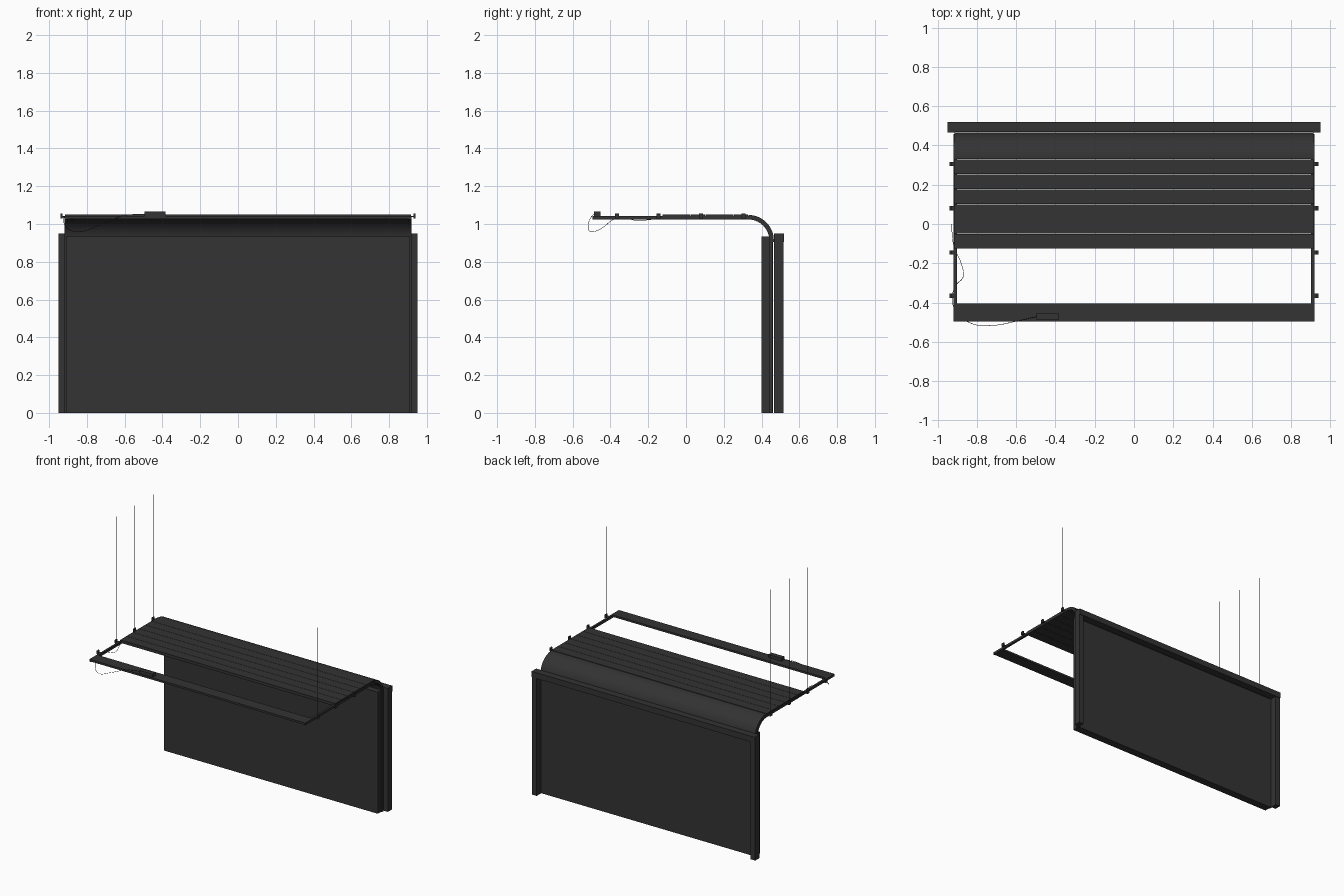
import bpy, bmesh, math
from mathutils import Vector

if "Cube" in bpy.data.objects:
    bpy.data.objects.remove(bpy.data.objects["Cube"])

def mat(name, rgb, a=1.0):
    m = bpy.data.materials.new(name)
    m.diffuse_color = (*rgb, a)
    m.use_nodes = True
    m.node_tree.nodes["Principled BSDF"].inputs["Base Color"].default_value = m.diffuse_color
    return m

DARK = mat("charcoal", (0.033, 0.033, 0.033))
GLASS = mat("smoked panel", (0.033, 0.033, 0.036), 0.8)

def finish(name, bm, m, smooth=False):
    bmesh.ops.recalc_face_normals(bm, faces=bm.faces)
    me = bpy.data.meshes.new(name)
    bm.to_mesh(me)
    bm.free()
    me.materials.append(m)
    o = bpy.data.objects.new(name, me)
    bpy.context.collection.objects.link(o)
    if smooth:
        bpy.context.view_layer.objects.active = o
        o.select_set(True)
        bpy.ops.object.shade_smooth_by_angle(angle=math.radians(25))
        o.select_set(False)
    return o

def box(name, x, y, z, m=DARK):
    bm = bmesh.new()
    bmesh.ops.create_cube(bm, size=1)
    for v in bm.verts:
        v.co = [lo + (c + 0.5) * (hi - lo) for c, (lo, hi) in zip(v.co, (x, y, z))]
    return finish(name, bm, m)

def sweep(name, path, x0, x1, d0, d1, smooth=True):
    """Strip along a (y, z) path, from x0 to x1, between two normal offsets."""
    bm = bmesh.new()
    rings = []
    pts = [Vector(p) for p in path]
    for i, p in enumerate(pts):
        t = (pts[min(i + 1, len(pts) - 1)] - pts[max(i - 1, 0)]).normalized()
        n = Vector((-t.y, t.x))
        rings.append([bm.verts.new((x, *(p + n * d))) for x, d in
                      ((x0, d0), (x1, d0), (x1, d1), (x0, d1))])
    for a, b in zip(rings, rings[1:]):
        for k in range(4):
            bm.faces.new((a[k], a[(k + 1) % 4], b[(k + 1) % 4], b[k]))
    bm.faces.new(rings[0])
    bm.faces.new(rings[-1])
    return finish(name, bm, DARK, smooth)

def arc(n=14):
    return [(0.33 + 0.12 * math.sin(a), 0.913 + 0.12 * math.cos(a))
            for a in (math.pi / 2 * i / n for i in range(n + 1))]

# Door frame: posts and header
for side, s in (("left", -1), ("right", 1)):
    xs = lambda a, b: tuple(sorted((s * a, s * b)))
    box(f"{side}_post", xs(0.91, 0.95), (0.465, 0.515), (0, 0.95))
    # C-shaped rail: web plus two flanges following the bend
    path = [(-0.495, 1.033)] + arc() + [(0.45, 0.0)]
    sweep(f"{side}_rail_web", path, *xs(0.914, 0.918), -0.009, 0.009)
    sweep(f"{side}_rail_lower_flange", path, *xs(0.902, 0.916), -0.009, -0.006)
    sweep(f"{side}_rail_upper_flange", path, *xs(0.902, 0.916), 0.006, 0.009)
    # Hangers and thin ceiling rods
    top = 2.0 if s < 0 else 1.73
    for i, y in enumerate((-0.365, -0.145, 0.08, 0.305)):
        box(f"{side}_hanger_{i}", xs(0.914, 0.94), (y - 0.011, y + 0.011), (1.036, 1.042))
        box(f"{side}_hanger_lip_{i}", xs(0.93, 0.94), (y - 0.011, y + 0.011), (1.03, 1.056))
        box(f"{side}_rod_{i}", xs(0.9345, 0.9355), (y - 0.0005, y + 0.0005), (1.04, top))
box("header", (-0.95, 0.95), (0.467, 0.52), (0.905, 0.95))

# Smoked closing panel
box("closing_panel", (-0.91, 0.91), (0.40, 0.46), (0, 0.935), GLASS)

# Raised slatted door: flat slats, then the curved section
n, y0, y1 = 6, -0.125, 0.33
w = (y1 - y0) / n
for i in range(n):
    a, b = y0 + i * w, y0 + (i + 1) * w
    sweep(f"door_slat_{i}", [(a, 1.033), (b - 0.002, 1.033)], -0.915, 0.915, -0.005, 0.017, False)
sweep("door_curved_slat", arc() + [(0.45, 0.905)], -0.913, 0.913, -0.005, 0.015)

# Front cross bar and motor box
box("cross_bar", (-0.912, 0.912), (-0.495, -0.405), (1.027, 1.042))
box("motor_box", (-0.495, -0.385), (-0.488, -0.452), (1.042, 1.066))

# Hanging cable
cu = bpy.data.curves.new("cable", "CURVE")
cu.dimensions = "3D"
cu.bevel_depth = 0.0013
cu.bevel_resolution = 1
cu.resolution_u = 8
pts = [(-0.49, -0.47, 1.052), (-0.6, -0.495, 1.045), (-0.72, -0.516, 1.0), (-0.83, -0.505, 0.96),
       (-0.9, -0.45, 0.975), (-0.925, -0.37, 1.03), (-0.905, -0.31, 1.03), (-0.87, -0.27, 1.02),
       (-0.88, -0.2, 1.022), (-0.915, -0.12, 1.035), (-0.93, 0.0, 1.036)]
sp = cu.splines.new("BEZIER")
sp.bezier_points.add(len(pts) - 1)
for bp, p in zip(sp.bezier_points, pts):
    bp.co = p
    bp.handle_left_type = bp.handle_right_type = "AUTO"
cu.materials.append(DARK)
bpy.context.collection.objects.link(bpy.data.objects.new("cable", cu))
